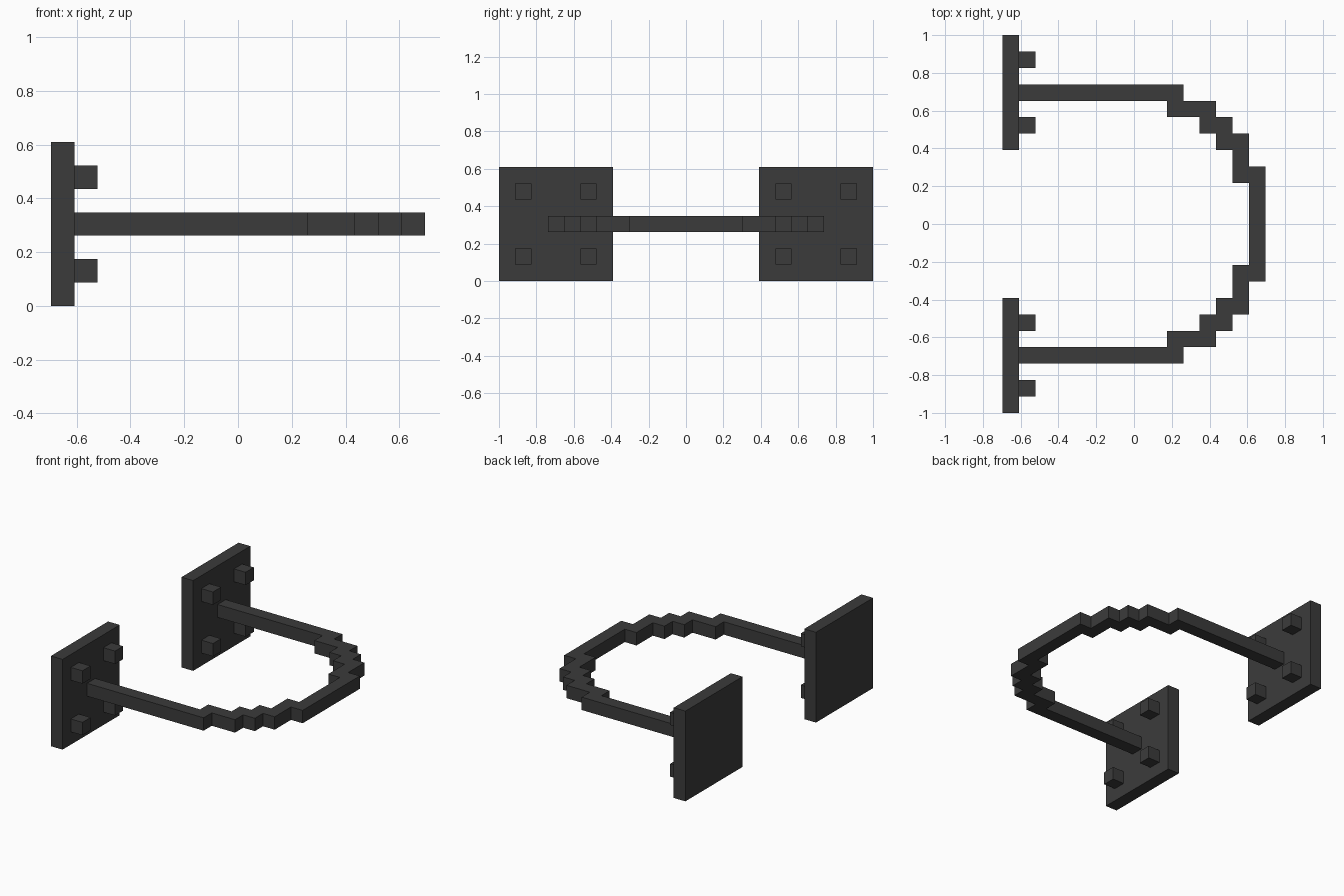
import bpy, bmesh
from mathutils import Matrix, Vector

cube = bpy.data.objects.get("Cube")
if cube:
    bpy.data.objects.remove(cube, do_unlink=True)

U = 2 / 23  # one block of the modelling grid

iron = bpy.data.materials.new("dark iron")
iron.use_nodes = True
iron.diffuse_color = (0.044, 0.044, 0.044, 1)
iron.node_tree.nodes["Principled BSDF"].inputs["Base Color"].default_value = iron.diffuse_color


def finish(name, bm):
    bmesh.ops.recalc_face_normals(bm, faces=bm.faces)
    mesh = bpy.data.meshes.new(name)
    bm.to_mesh(mesh)
    bm.free()
    mesh.materials.append(iron)
    obj = bpy.data.objects.new(name, mesh)
    bpy.context.collection.objects.link(obj)


def box(name, low, high):
    low, high = Vector(low) * U, Vector(high) * U
    bm = bmesh.new()
    place = Matrix.Translation((low + high) / 2) @ Matrix.Diagonal((*(high - low), 1))
    bmesh.ops.create_cube(bm, size=1, matrix=place)
    finish(name, bm)


# Square mounting plates, each with four bolts
for side, y in (("front", -8), ("back", 8)):
    box(side + "_plate", (-8, y - 3.5, 0), (-7, y + 3.5, 7))
    for dy in (-2, 2):
        for level, z in (("lower", 1.5), ("upper", 5.5)):
            edge = "near" if dy < 0 else "far"
            box(f"{side}_{level}_{edge}_bolt",
                (-7, y + dy - .5, z - .5), (-6, y + dy + .5, z + .5))

# Stepped curved bar: half outlines mirrored, then extruded
outer = [(-7, 8.5), (3, 8.5), (3, 7.5), (5, 7.5), (5, 6.5),
         (6, 6.5), (6, 5.5), (7, 5.5), (7, 3.5), (8, 3.5)]
inner = [(-7, 7.5), (2, 7.5), (2, 6.5), (4, 6.5), (4, 5.5),
         (5, 5.5), (5, 4.5), (6, 4.5), (6, 2.5), (7, 2.5)]


def mirrored(points):
    return points + [(x, -y) for x, y in reversed(points)]


outline = mirrored(outer) + mirrored(inner)[::-1]
bm = bmesh.new()
face = bm.faces.new([bm.verts.new((x * U, y * U, 3 * U)) for x, y in outline])
result = bmesh.ops.extrude_face_region(bm, geom=[face], use_keep_orig=True)
top = [v for v in result["geom"] if isinstance(v, bmesh.types.BMVert)]
bmesh.ops.translate(bm, verts=top, vec=(0, 0, U))
finish("curved_bar", bm)
